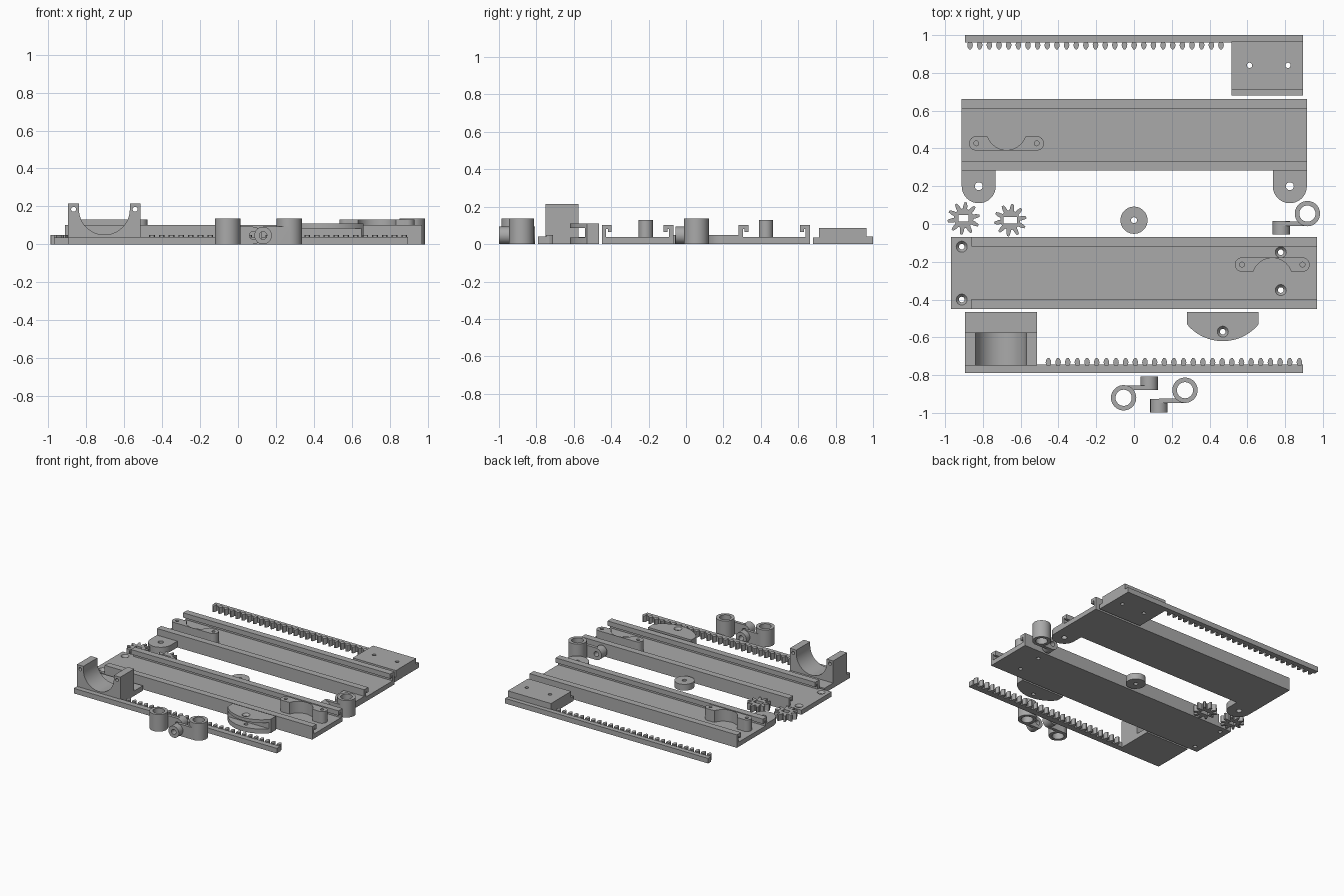
import bpy, bmesh, math
from mathutils import Matrix, Vector

if "Cube" in bpy.data.objects:
    bpy.data.objects.remove(bpy.data.objects["Cube"])

grey = bpy.data.materials.new("plain_grey")
grey.diffuse_color = (0.4, 0.4, 0.4, 1)
grey.use_nodes = True
grey.node_tree.nodes["Principled BSDF"].inputs["Base Color"].default_value = grey.diffuse_color


def finish(bm, name):
    bmesh.ops.recalc_face_normals(bm, faces=bm.faces)
    me = bpy.data.meshes.new(name)
    bm.to_mesh(me)
    bm.free()
    me.materials.append(grey)
    ob = bpy.data.objects.new(name, me)
    bpy.context.collection.objects.link(ob)
    return ob


def prism(name, pts, a, b, axis="z"):
    """Extrude a 2D outline from a to b along an axis."""
    put = {"z": lambda p: (p[0], p[1], a), "x": lambda p: (a, p[0], p[1]),
           "y": lambda p: (p[0], a, p[1])}[axis]
    d = {"z": (0, 0, 1), "x": (1, 0, 0), "y": (0, 1, 0)}[axis]
    bm = bmesh.new()
    f = bm.faces.new([bm.verts.new(put(p)) for p in pts])
    r = bmesh.ops.extrude_face_region(bm, geom=[f])
    bmesh.ops.translate(bm, vec=Vector(d) * (b - a),
                        verts=[v for v in r["geom"] if isinstance(v, bmesh.types.BMVert)])
    return finish(bm, name)


def box(name, x0, x1, y0, y1, z0, z1):
    return prism(name, [(x0, y0), (x1, y0), (x1, y1), (x0, y1)], z0, z1)


def arc(cx, cy, r, a0, a1, n=24):
    return [(cx + r * math.cos(math.radians(a0 + (a1 - a0) * i / n)),
             cy + r * math.sin(math.radians(a0 + (a1 - a0) * i / n))) for i in range(n + 1)]


def cyl(name, cx, cy, r, a, b, axis="z", n=40):
    return prism(name, arc(cx, cy, r, 0, 360, n)[:-1], a, b, axis)


def combine(ob, other, op="DIFFERENCE"):
    m = ob.modifiers.new(op, "BOOLEAN")
    m.operation, m.object, m.solver = op, other, "EXACT"
    bpy.context.view_layer.objects.active = ob
    bpy.ops.object.modifier_apply(modifier=m.name)
    bpy.data.objects.remove(other, do_unlink=True)
    return ob


def drill(ob, x, y, r, a=-0.1, b=0.4, axis="z"):
    combine(ob, cyl("drill", x, y, r, a, b, axis, 24))


def countersink(ob, x, y, top):
    drill(ob, x, y, 0.015)
    bm = bmesh.new()
    bmesh.ops.create_cone(bm, cap_ends=True, segments=24, radius1=0.014, radius2=0.03,
                          depth=0.02, matrix=Matrix.Translation((x, y, top - 0.009)))
    combine(ob, finish(bm, "sink"))


# C-shaped sliding channels
def channel(name, x0, x1, y0, y1, wall_x0):
    ob = box(name, x0, x1, y0, y1, 0, 0.037)
    for y, s in ((y0, 1), (y1, -1)):
        pts = [(0, 0.01), (0.022, 0.01), (0.022, 0.08), (0.032, 0.08), (0.032, 0.065),
               (0.052, 0.065), (0.052, 0.103), (0, 0.103)]
        combine(ob, prism("wall", [(y + s * p, z) for p, z in pts], wall_x0, x1, "x"), "UNION")
    return ob


back_channel = channel("back_channel", -0.912, 0.915, 0.282, 0.662, -0.912)
for x in (-0.822, 0.825):
    ear = prism("ear", arc(x, 0.2, 0.09, 180, 360) + [(x + 0.09, 0.3), (x - 0.09, 0.3)], 0, 0.05)
    drill(ear, x, 0.2, 0.021)
    combine(back_channel, ear, "UNION")

front_channel = channel("front_channel", -0.97, 0.97, -0.45, -0.068, -0.86)
for x, y in ((-0.912, -0.12), (-0.912, -0.4), (0.777, -0.15), (0.777, -0.35)):
    countersink(front_channel, x, y, 0.037)


# Saddle blocks standing in the channels
def saddle(name, cx, cy, s):
    h = 0.038
    pts = arc(cx + 0.16, cy, h, -90, 90, 16) + arc(cx, cy + 0.071, 0.106, -19, -161, 20) \
        + arc(cx - 0.16, cy, h, 90, 270, 16)
    ob = prism(name, [(x, cy + s * (y - cy)) for x, y in pts], 0.035, 0.13)
    for x in (cx - 0.16, cx + 0.16):
        drill(ob, x, cy, 0.013)


saddle("back_saddle", -0.675, 0.427, 1)
saddle("front_saddle", 0.732, -0.215, -1)


# Toothed racks
def rack(name, y0, y1, tooth_y, s, first):
    box(name, -0.895, 0.895, y0, y1, 0, 0.04)
    outline = [(-0.010, -0.004), (-0.015, 0.012), (-0.012, 0.025), (-0.005, 0.035),
               (0.005, 0.035), (0.012, 0.025), (0.015, 0.012), (0.010, -0.004)]
    for i in range(27):
        x = first + i * 0.0511
        prism(name + "_tooth", [(x + u, tooth_y + s * v) for u, v in outline], 0, 0.05)


rack("back_rack", 0.962, 1.0, 0.96, -1, -0.868)
rack("front_rack", -0.79, -0.745, -0.745, 1, -0.453)

# Drilled end block of the back rack
end_block = box("rack_end_block", 0.515, 0.895, 0.68, 0.999, 0, 0.036)
combine(end_block, box("raised", 0.515, 0.895, 0.71, 0.965, 0.01, 0.087), "UNION")
for x in (0.612, 0.815):
    drill(end_block, x, 0.84, 0.014)

# Motor cradle on its plate
cradle = box("motor_cradle", -0.895, -0.513, -0.789, -0.465, 0, 0.039)
block = box("block", -0.895, -0.513, -0.75, -0.575, 0.01, 0.215)
bore = arc(-0.704, 0.185, 0.134, 180, 360, 32) + [(-0.57, 0.3), (-0.838, 0.3)]
combine(block, prism("bore", bore, -0.9, -0.5, "y"))
for x in (-0.866, -0.542):
    drill(block, x, 0.185, 0.013, -0.9, -0.5, "y")
combine(cradle, block, "UNION")

# Forked half-round bracket
outline = arc(0.47, -0.374, 0.246, 219.4, 320.6, 32) + [(0.66, -0.465), (0.28, -0.465)]
fork = prism("half_round_fork", outline, 0, 0.11)
combine(fork, box("slot", 0.2, 0.75, -0.7, -0.54, 0.036, 0.085))
countersink(fork, 0.47, -0.57, 0.11)


# Pinion gears with slotted bores
def gear(name, cx, cy, w, h):
    pts = []
    for i in range(10):
        for da, r in ((-13, 0.052), (-9, 0.068), (-4, 0.086), (4, 0.086), (9, 0.068), (13, 0.052)):
            a = math.radians(i * 36 + 10 + da)
            pts.append((cx + r * math.cos(a), cy + r * math.sin(a)))
    ob = prism(name, pts, 0, 0.05)
    combine(ob, box("bore", cx - w, cx + w, cy - h, cy + h, -0.1, 0.2))


gear("left_gear", -0.902, 0.03, 0.027, 0.017)
gear("right_gear", -0.655, 0.02, 0.045 * 0.8, 0.017)

# Loose washer
washer = cyl("washer", 0, 0.02, 0.072, 0, 0.05)
drill(washer, 0, 0.02, 0.016)


# Ring clips: upright ring, flat arm, sideways barrel
def clip(name, rx, ry, bx, by0, by1, ay0, ay1):
    ob = cyl(name, rx, ry, 0.067, 0, 0.136)
    combine(ob, box("arm", min(rx, bx), max(rx, bx), ay0, ay1, 0, 0.095), "UNION")
    combine(ob, cyl("barrel", bx, 0.047, 0.046, by0, by1, "y"), "UNION")
    drill(ob, rx, ry, 0.043)
    drill(ob, bx, 0.047, 0.02, by0 - 0.05, by1 + 0.05, "y")


clip("left_clip", -0.055, -0.92, 0.08, -0.878, -0.808, -0.878, -0.854)
clip("middle_clip", 0.27, -0.88, 0.132, -0.999, -0.926, -0.947, -0.923)
clip("right_clip", 0.918, 0.055, 0.78, -0.055, 0.015, -0.011, 0.014)

# Smooth round surfaces, keep edges crisp
bpy.ops.object.select_all(action="SELECT")
bpy.ops.object.shade_smooth_by_angle(angle=math.radians(25))
